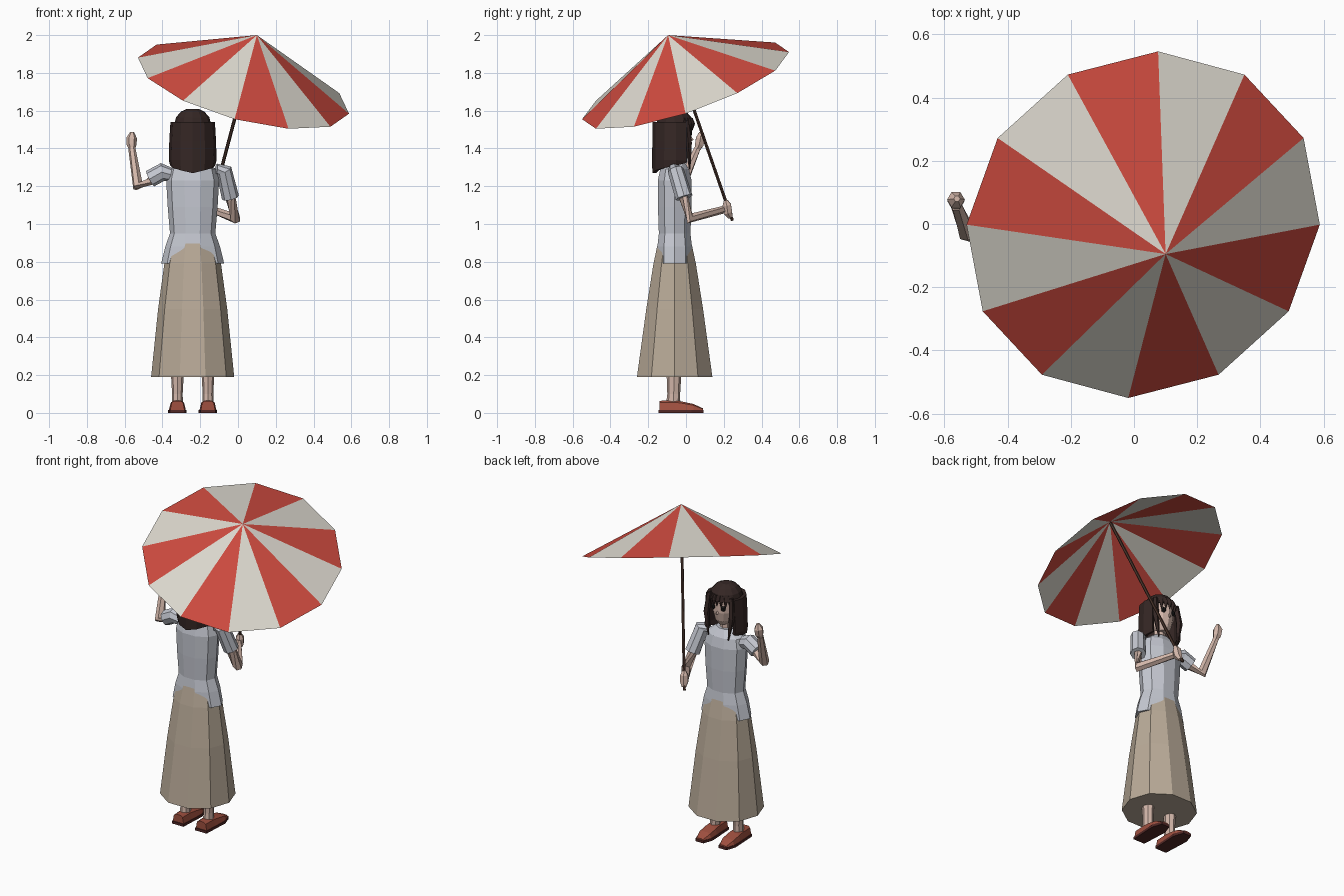
import bpy, math
from mathutils import Vector, Matrix

if "Cube" in bpy.data.objects:
    bpy.data.objects.remove(bpy.data.objects["Cube"])

CX, CY = -0.24, -0.06   # body axis; the figure looks towards +y


def mat(name, r, g, b):
    m = bpy.data.materials.new(name)
    m.diffuse_color = (r, g, b, 1)
    m.use_nodes = True
    m.node_tree.nodes["Principled BSDF"].inputs["Base Color"].default_value = m.diffuse_color
    return m


RED = mat("red_cloth", 0.62, 0.07, 0.05)
CREAM = mat("cream_cloth", 0.72, 0.69, 0.62)
SHIRT = mat("shirt_cloth", 0.56, 0.58, 0.64)
SKIRT = mat("skirt_cloth", 0.48, 0.40, 0.31)
SKIN = mat("skin", 0.65, 0.47, 0.40)
HAIR = mat("hair", 0.035, 0.02, 0.018)
WOOD = mat("wood", 0.07, 0.035, 0.025)
LEATHER = mat("leather", 0.35, 0.08, 0.05)
SOLE = mat("sole", 0.08, 0.02, 0.018)
DARK = mat("eye_dark", 0.01, 0.01, 0.01)


def make(name, verts, faces, *mats):
    me = bpy.data.meshes.new(name)
    me.from_pydata([tuple(v) for v in verts], [], faces)
    for m in mats:
        me.materials.append(m)
    ob = bpy.data.objects.new(name, me)
    bpy.context.collection.objects.link(ob)
    return ob


def skin_rings(name, rings, m, caps=True, closed=True):
    n = len(rings[0])
    verts = [v for r in rings for v in r]
    faces = []
    for k in range(len(rings) - 1):
        for i in range(n if closed else n - 1):
            j = (i + 1) % n
            faces.append((k*n + i, k*n + j, k*n + n + j, k*n + n + i))
    if caps:
        faces.append(tuple(range(n))[::-1])
        faces.append(tuple(range(len(verts) - n, len(verts))))
    return make(name, verts, faces, m)


def loft(name, rings, m, n=10, caps=True):
    """Stack of elliptical rings (x, y, z, rx, ry)."""
    out = []
    for x, y, z, rx, ry in rings:
        out.append([(x + rx*math.cos(2*math.pi*i/n), y + ry*math.sin(2*math.pi*i/n), z)
                    for i in range(n)])
    return skin_rings(name, out, m, caps)


def limb(name, path, radii, m, n=6):
    """Tapered tube through a few points."""
    p = [Vector(q) for q in path]
    out = []
    for k, (c, r) in enumerate(zip(p, radii)):
        d = (p[min(k + 1, len(p) - 1)] - p[max(k - 1, 0)]).normalized()
        ref = Vector((0, 1, 0)) if abs(d.y) < 0.8 else Vector((1, 0, 0))
        u = d.cross(ref).normalized()
        w = d.cross(u)
        out.append([c + r*(u*math.cos(2*math.pi*i/n) + w*math.sin(2*math.pi*i/n))
                    for i in range(n)])
    return skin_rings(name, out, m)


# Parasol canopy: 12 alternating panels on a tilted axis
apex = Vector((0.1, -0.095, 2.0))
axis = Vector((0.243, -0.318, 0.916)).normalized()
u = Vector((0.967, 0, -0.257)).normalized()
v = axis.cross(u)
hub = apex - axis*0.292
rim = [hub + 0.578*(u*math.cos(math.pi*i/6) + v*math.sin(math.pi*i/6)) for i in range(12)]
canopy = make("parasol_canopy", [apex] + rim,
              [(0, i + 1, (i + 1) % 12 + 1) for i in range(12)], CREAM, RED)
for i, f in enumerate(canopy.data.polygons):
    f.material_index = i % 2
limb("parasol_handle", [apex - axis*0.01, apex - axis*1.07], [0.009, 0.009], WOOD)

# Skirt and blouse (skirt pokes through the blouse front and back)
loft("skirt", [(CX, CY, 0.19, 0.22, 0.21), (CX, CY, 0.55, 0.183, 0.158),
               (CX, CY, 0.79, 0.15, 0.118), (CX, CY, 0.96, 0.105, 0.08)], SKIRT)
loft("blouse", [(CX, CY, 0.79, 0.167, 0.098), (CX, CY, 0.88, 0.145, 0.096),
                (CX, CY, 0.95, 0.12, 0.088), (CX, CY, 1.09, 0.132, 0.093),
                (CX, CY, 1.23, 0.14, 0.094), (CX, CY, 1.29, 0.125, 0.08),
                (CX, CY, 1.335, 0.06, 0.05)], SHIRT)
loft("neck", [(CX, CY, 1.31, 0.036, 0.036), (CX, CY, 1.41, 0.034, 0.034)], SKIN, 8)

# Head and eyes
loft("head", [(CX, CY + 0.03, 1.365, 0.025, 0.03), (CX, CY + 0.015, 1.395, 0.055, 0.062),
              (CX, CY + 0.005, 1.45, 0.075, 0.084), (CX, CY, 1.53, 0.08, 0.086),
              (CX, CY, 1.59, 0.05, 0.055)], SKIN, 12)
for s, side in ((1, "left"), (-1, "right")):
    loft(side + "_eye", [(CX + s*0.034, 0.018, 1.48 + dz, r, r)
                         for dz, r in ((-0.016, 0.004), (-0.008, 0.013),
                                       (0.008, 0.013), (0.016, 0.004))], DARK, 8)
    limb(side + "_hair_lock", [(CX + s*0.078, 0.0, 1.55), (CX + s*0.088, 0.012, 1.43),
                               (CX + s*0.07, 0.02, 1.29)], [0.014, 0.02, 0.004], HAIR, 5)
limb("nose", [(CX, 0.022, 1.465), (CX, 0.034, 1.442)], [0.004, 0.008], SKIN, 4)

# Hair: crown cap, long curtain round the back, fringe strands
loft("hair_crown", [(CX, CY, 1.525, 0.098, 0.097), (CX, CY, 1.565, 0.088, 0.088),
                    (CX, CY, 1.595, 0.062, 0.062), (CX, CY, 1.61, 0.03, 0.03)], HAIR, 12)
rings = []
for z, rx, ry in ((1.54, 0.098, 0.097), (1.44, 0.104, 0.098), (1.34, 0.107, 0.1), (1.27, 0.1, 0.098)):
    ring = []
    for i in range(9):
        a = math.radians(145 + i*250/8)
        drop = 0.06*abs(i - 4)/4 if z < 1.3 else 0
        ring.append((CX + rx*math.cos(a), CY + ry*math.sin(a), z + drop))
    rings.append(ring)
curtain = skin_rings("hair_curtain", rings, HAIR, caps=False, closed=False)
sol = curtain.modifiers.new("thickness", 'SOLIDIFY')
sol.thickness = 0.02
sol.offset = -1
for k in range(-3, 4):
    a = math.radians(90 + 17*k)
    c, s = math.cos(a), math.sin(a)
    limb("fringe_strand", [(CX + 0.08*c, CY + 0.085*s, 1.56), (CX + 0.088*c, CY + 0.093*s, 1.53),
                           (CX + 0.085*c, CY + 0.092*s, 1.495 - 0.004*abs(k))],
         [0.01, 0.015, 0.003], HAIR, 4)

# Left arm holding the parasol
limb("left_sleeve", [(-0.115, -0.065, 1.29), (-0.075, -0.055, 1.285), (-0.04, -0.01, 1.14)],
     [0.03, 0.043, 0.046], SHIRT, 8)
limb("left_arm", [(-0.05, -0.025, 1.18), (-0.015, 0.02, 1.03), (-0.135, 0.195, 1.075)],
     [0.03, 0.03, 0.02], SKIN)
limb("left_hand", [(-0.15, 0.236, 1.035), (-0.143, 0.222, 1.06), (-0.138, 0.216, 1.1),
                   (-0.134, 0.21, 1.125)], [0.014, 0.026, 0.026, 0.012], SKIN)

# Right arm, raised and waving
limb("right_sleeve", [(-0.35, -0.06, 1.26), (-0.4, -0.06, 1.275), (-0.465, -0.05, 1.24)],
     [0.035, 0.048, 0.046], SHIRT, 8)
limb("right_arm", [(-0.44, -0.055, 1.24), (-0.53, -0.025, 1.2), (-0.562, 0.06, 1.4)],
     [0.028, 0.03, 0.019], SKIN)
limb("right_hand", [(-0.56, 0.06, 1.395), (-0.563, 0.07, 1.42), (-0.563, 0.077, 1.455),
                    (-0.56, 0.08, 1.487)], [0.016, 0.026, 0.028, 0.01], SKIN)

# Legs, soles and slip-on uppers
for s, side in ((1, "left"), (-1, "right")):
    x = CX + s*0.081
    loft(side + "_leg", [(x, -0.068, 0.04, 0.03, 0.038), (x, -0.065, 0.1, 0.028, 0.034),
                         (x, -0.062, 0.35, 0.042, 0.046)], SKIN, 8)
    outline = [(-0.04, -0.145), (0.04, -0.145), (0.049, 0.03), (0.028, 0.093),
               (-0.028, 0.093), (-0.049, 0.03)]
    skin_rings(side + "_sole", [[(x + a, b, z) for a, b in outline] for z in (0, 0.016)], SOLE)
    stations = []   # upper: cross-sections from heel to toe
    for y, w, h in ((-0.14, 0.038, 0.064), (-0.06, 0.042, 0.066), (-0.02, 0.045, 0.06),
                    (0.04, 0.045, 0.047), (0.09, 0.027, 0.024)):
        stations.append([(x - w, y, 0.014), (x - w*0.8, y, h*0.85), (x - w*0.45, y, h),
                         (x + w*0.45, y, h), (x + w*0.8, y, h*0.85), (x + w, y, 0.014)])
    skin_rings(side + "_shoe", stations, LEATHER)

# Consistent outward normals on closed parts
import bmesh
for ob in bpy.context.collection.objects:
    if ob.name.startswith(("parasol_canopy", "hair_curtain")):
        continue
    bm = bmesh.new()
    bm.from_mesh(ob.data)
    bmesh.ops.recalc_face_normals(bm, faces=bm.faces)
    bm.to_mesh(ob.data)
    bm.free()
